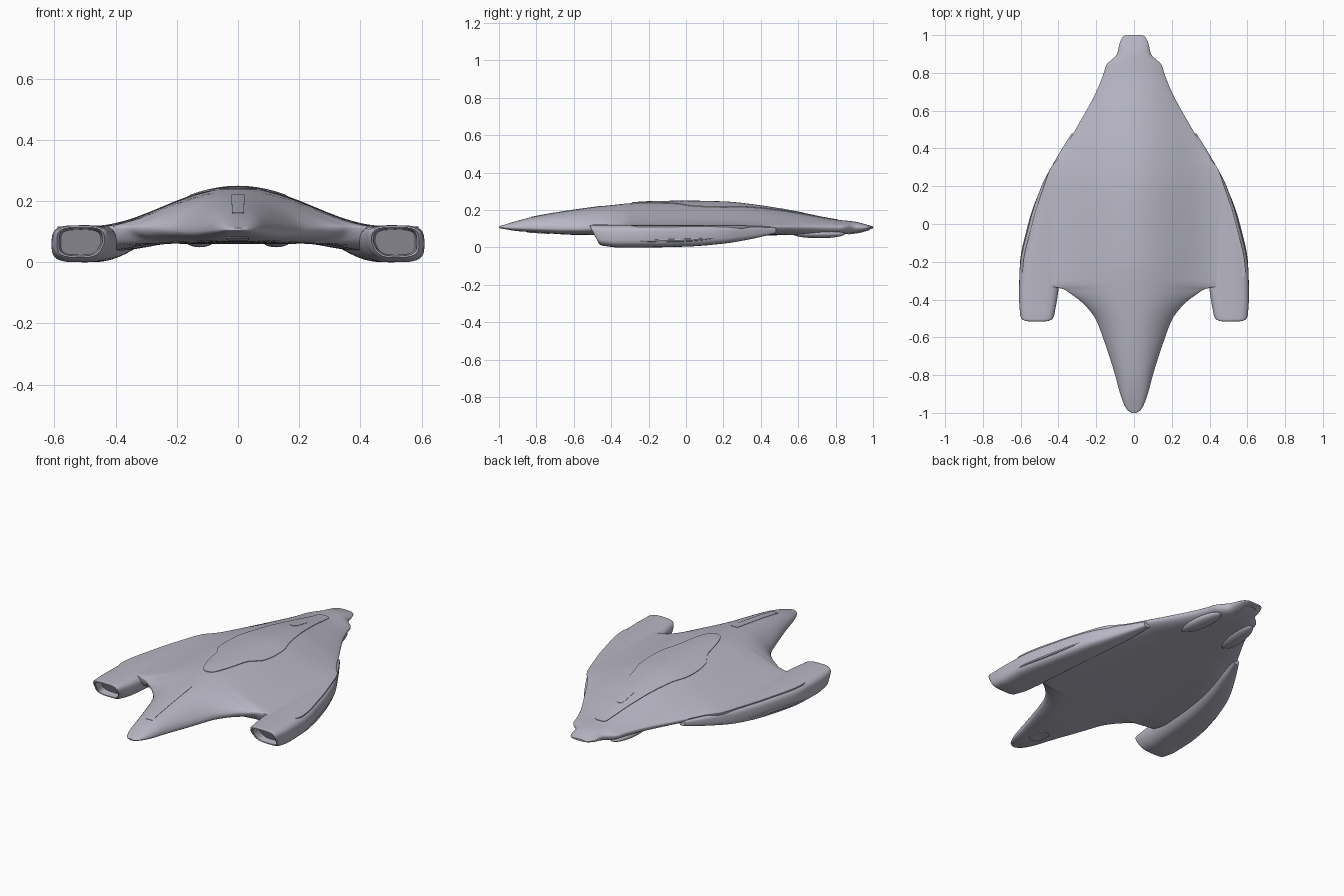
import bpy, bmesh, math
from math import cos, sin, pi, sqrt

cube = bpy.data.objects.get("Cube")
if cube:
    bpy.data.objects.remove(cube, do_unlink=True)

grey = bpy.data.materials.new("hull_grey")
grey.use_nodes = True
colour = (0.48, 0.475, 0.56, 1)
grey.diffuse_color = colour
grey.node_tree.nodes["Principled BSDF"].inputs["Base Color"].default_value = colour


def curve(keys):
    """Smooth interpolation through (position, value) keys without overshoot."""
    def slope(i):
        return (keys[i + 1][1] - keys[i][1]) / (keys[i + 1][0] - keys[i][0])

    def tangent(i):
        if i == 0:
            return slope(0)
        if i == len(keys) - 1:
            return slope(i - 1)
        a, b = slope(i - 1), slope(i)
        return 2 * a * b / (a + b) if a * b > 0 else 0

    def value(p):
        p = min(max(p, keys[0][0]), keys[-1][0])
        i = 0
        while i < len(keys) - 2 and p > keys[i + 1][0]:
            i += 1
        (pa, va), (pb, vb) = keys[i], keys[i + 1]
        d = pb - pa
        t = (p - pa) / d
        return (va * (1 + 2 * t) * (1 - t) ** 2 + vb * t * t * (3 - 2 * t)
                + d * t * (1 - t) * (tangent(i) * (1 - t) - tangent(i + 1) * t))
    return value


def smoothstep(t):
    t = min(max(t, 0), 1)
    return t * t * (3 - 2 * t)


def loft(name, rows, closed=True):
    """Skin rows of points; closed rows become capped rings."""
    bm = bmesh.new()
    grid = [[bm.verts.new(p) for p in row] for row in rows]
    n = len(grid[0])
    for a, b in zip(grid, grid[1:]):
        for j in range(n if closed else n - 1):
            k = (j + 1) % n
            bm.faces.new((a[j], a[k], b[k], b[j]))
    if closed:
        bm.faces.new(grid[0])
        bm.faces.new(grid[-1])
    bmesh.ops.recalc_face_normals(bm, faces=bm.faces)
    mesh = bpy.data.meshes.new(name)
    bm.to_mesh(mesh)
    bm.free()
    obj = bpy.data.objects.new(name, mesh)
    bpy.context.collection.objects.link(obj)
    finish(obj)
    return obj


def finish(obj):
    obj.data.materials.append(grey)
    bpy.ops.object.select_all(action="DESELECT")
    obj.select_set(True)
    bpy.context.view_layer.objects.active = obj
    bpy.ops.object.shade_smooth_by_angle(angle=math.radians(40))


# Hull shape along its length: outline, crown, rim height, belly, bell width
half_width = curve([(-1, .012), (-.985, .035), (-.95, .055), (-.9, .073), (-.8, .1),
                    (-.6, .165), (-.5, .205), (-.42, .27), (-.37, .335), (-.345, .375),
                    (-.33, .44), (-.3, .57), (-.25, .59), (0, .54), (.2, .478), (.3, .44),
                    (.36, .39), (.5, .31), (.7, .2), (.8, .16), (.84, .148), (.9, .09),
                    (.96, .075), (.99, .06), (1, .045)])
crown = curve([(-1, .112), (-.9, .143), (-.8, .167), (-.6, .2), (-.4, .226), (-.2, .244),
               (0, .247), (.2, .243), (.4, .222), (.6, .187), (.8, .149), (.9, .138), (1, .112)])
rim = curve([(-1, .107), (-.6, .1), (-.3, .116), (.2, .118), (.5, .11), (1, .107)])
belly = curve([(-1, .103), (-.9, .087), (-.8, .08), (-.6, .067), (0, .06), (.5, .065),
               (.8, .068), (.92, .08), (1, .102)])
bell = curve([(-1, .2), (-.6, .34), (-.35, .48), (0, .5), (.4, .48), (.6, .4), (.8, .3), (1, .2)])
flank = curve([(-.36, 0), (-.2, .045), (.1, .04), (.45, 0)])


def rounding(x, y):
    t = min(abs(x) / half_width(y), 1)
    return sqrt(max(0, 1 - t ** 4))


def top(x, y):
    hump = cos(pi / 2 * min(abs(x) / bell(y), 1)) ** 2
    return rim(y) + (crown(y) - rim(y)) * hump * rounding(x, y)


def bottom(x, y):
    drop = flank(y) * smoothstep((abs(x) / half_width(y) - .42) / .4)
    return rim(y) - (rim(y) - belly(y) + drop) * rounding(x, y)


# Hull with blended wings, denser stations at the notches
stations = [-cos(pi * i / 110) for i in range(111)]
stations = sorted(set(stations + [-.4 + .008 * i for i in range(20)]))
rows = []
for y in stations:
    ring = []
    for j in range(72):
        a = 2 * pi * (j + .5) / 72
        x = half_width(y) * cos(a)
        ring.append((x, y, (top if sin(a) > 0 else bottom)(x, y)))
    rows.append(ring)
loft("hull", rows)

# Wing nacelles with a recessed, raked front opening
inner = curve([(-.52, .425), (-.4, .405), (-.25, .39), (0, .37), (.2, .34), (.35, .31), (.48, .29)])
outer = curve([(-.52, .602), (-.4, .609), (-.25, .606), (0, .556), (.2, .49), (.35, .41), (.48, .33)])
keel = curve([(-.52, .01), (-.4, 0), (-.2, 0), (0, .004), (.2, .02), (.35, .045), (.48, .075)])
roof = curve([(-.52, .121), (-.2, .121), (.2, .118), (.48, .105)])


def nacelle_ring(side, y, scale=1.0, push=0.0):
    cx, hx = (inner(y) + outer(y)) / 2, (outer(y) - inner(y)) / 2 * scale
    cz, hz = (keel(y) + roof(y)) / 2, (roof(y) - keel(y)) / 2 * scale
    rake = .06 * (1 - smoothstep((y + .52) / .25))
    ring = []
    for j in range(40):
        c, s = cos(2 * pi * j / 40), sin(2 * pi * j / 40)
        u = math.copysign(abs(c) ** .55, c)
        v = math.copysign(abs(s) ** .55, s)
        # the lower inboard corner is cut back
        cut = .25 * max(0, -u) * max(0, -v)
        ring.append((side * (cx + hx * (u + cut)), y + push + rake * (1 - v * scale) / 2,
                     cz + hz * v))
    return ring


for side, label in ((1, "left"), (-1, "right")):
    rows = [nacelle_ring(side, -.52, .74, .05), nacelle_ring(side, -.52, .8, .004),
            nacelle_ring(side, -.52, .88), nacelle_ring(side, -.516, .95),
            nacelle_ring(side, -.508, .99)]
    rows += [nacelle_ring(side, -.5 + .98 * i / 44) for i in range(45)]
    loft(label + "_nacelle", rows)

    # Slim rail along the outside of each nacelle
    rows = []
    for i in range(25):
        y = -.25 + .42 * i / 24
        r = .009 * sin(pi * (i + .5) / 25) ** .5
        rows.append([(side * (outer(y) - .004 + r * cos(pi * k / 4)), y,
                      keel(y) + .035 + r * sin(pi * k / 4)) for k in range(8)])
    loft(label + "_side_rail", rows)

    # Pods under the tail
    bpy.ops.mesh.primitive_uv_sphere_add(segments=32, ring_count=16, location=(side * .125, .71, .072))
    pod = bpy.context.object
    pod.name = label + "_tail_pod"
    pod.scale = (.045, .14, .023)
    pod.rotation_euler.z = side * .12
    finish(pod)


def panel(name, keys, surface, lift):
    """Thin plate that follows the hull surface inside an outline."""
    width = curve(keys)
    first, last = keys[0][0], keys[-1][0]
    ys = [(first + last) / 2 - (last - first) / 2 * cos(pi * i / 48) for i in range(49)]
    us = [-1 + i / 10 for i in range(21)]

    def row(y, sunk):
        pts = [(-1, True)] + [(u, sunk) for u in us] + [(1, True)]
        return [(u * width(y), y, surface(u * width(y), y) + (-lift if low else lift))
                for u, low in pts]
    rows = [row(first, True)] + [row(y, False) for y in ys] + [row(last, True)]
    loft(name, rows, closed=False)


# Dorsal spine fairing, vent and nose panel
panel("dorsal_fairing", [(-.29, .01), (-.28, .03), (-.22, .06), (-.15, .08), (-.06, .1),
                         (.03, .148), (.12, .158), (.2, .155), (.3, .127), (.42, .1),
                         (.6, .065), (.75, .042), (.8, .035), (.81, .015)], top, .003)
pill = [(0, .006), (.08, .018), (.2, .022), (.8, .022), (.92, .018), (1, .006)]


def pill_keys(start, end, scale=1.0):
    return [(start + (end - start) * p, w * scale) for p, w in pill]


panel("dorsal_vent", pill_keys(.5, .63), top, .0048)
panel("nose_panel", [(-.83, .02), (-.45, .021)], top, .002)

# Belly hatches under the nose and tail
panel("nose_belly_hatch", pill_keys(-.85, -.73, 1.6), bottom, -.004)
panel("tail_belly_hatch", pill_keys(.87, .98, 1.8), bottom, -.004)
